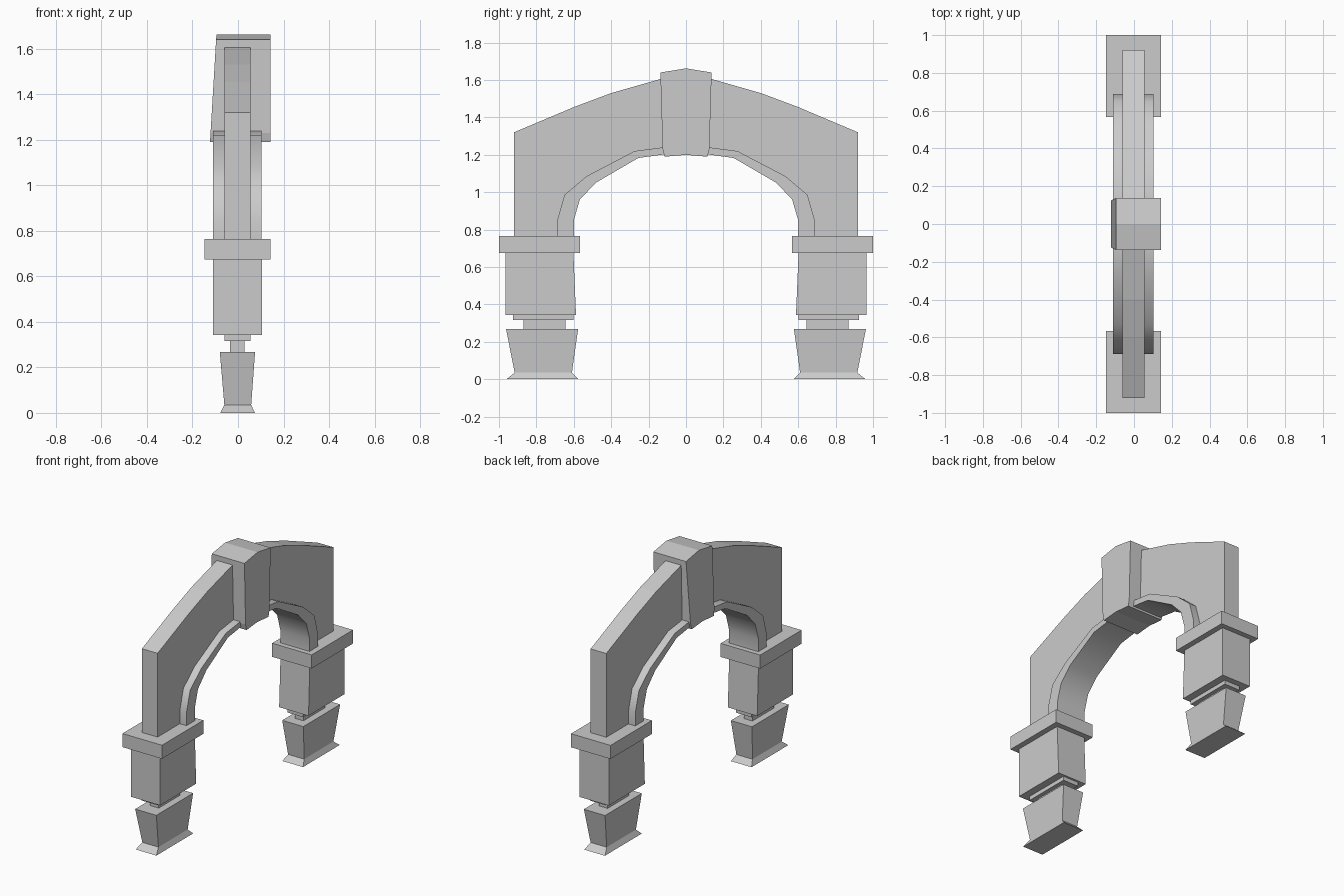
import bpy, bmesh, math

if "Cube" in bpy.data.objects:
    bpy.data.objects.remove(bpy.data.objects["Cube"])


def finish(name, bm):
    bmesh.ops.recalc_face_normals(bm, faces=bm.faces)
    mesh = bpy.data.meshes.new(name)
    bm.to_mesh(mesh)
    bm.free()
    obj = bpy.data.objects.new(name, mesh)
    bpy.context.collection.objects.link(obj)
    return obj


def mirror_y(obj):
    mod = obj.modifiers.new("Mirror", "MIRROR")
    mod.use_axis = (False, True, False)
    return obj


def prism(name, profile, x0, x1):
    """Extrude a (y, z) profile along x."""
    bm = bmesh.new()
    a = [bm.verts.new((x0, y, z)) for y, z in profile]
    b = [bm.verts.new((x1, y, z)) for y, z in profile]
    n = len(profile)
    bm.faces.new(a)
    bm.faces.new(b[::-1])
    for i in range(n):
        j = (i + 1) % n
        bm.faces.new((a[i], b[i], b[j], a[j]))
    return finish(name, bm)


def stack(name, levels):
    """Loft rectangles (z, x0, x1, y0, y1) upward, mirrored to both legs."""
    bm = bmesh.new()
    rings = [[bm.verts.new((x, y, z)) for x, y in
              ((x0, y0), (x1, y0), (x1, y1), (x0, y1))]
             for z, x0, x1, y0, y1 in levels]
    bm.faces.new(rings[0])
    bm.faces.new(rings[-1])
    for lo, hi in zip(rings, rings[1:]):
        for i in range(4):
            j = (i + 1) % 4
            bm.faces.new((lo[i], lo[j], hi[j], hi[i]))
    return mirror_y(finish(name, bm))


def both_sides(half):
    """Complete a right-hand curve, listed outside to centre."""
    return half + [(-y, z) for y, z in reversed(half)]


# Arch curves
top_curve = both_sides([(0.92, 0.76), (0.92, 1.32), (0.6, 1.455), (0.4, 1.53), (0.13, 1.607)])
band_outer = both_sides([(0.688, 0.76), (0.688, 0.85), (0.65, 0.985),
                         (0.533, 1.085), (0.275, 1.22), (0.12, 1.24)])
band_inner = both_sides([(0.6, 0.76), (0.6, 0.85), (0.567, 0.962),
                         (0.48, 1.052), (0.255, 1.183), (0.11, 1.203)])

# Thin upper wall and the wider moulding below it
prism("arch_wall", top_curve + band_outer[::-1], -0.06, 0.055)
band = prism("arch_band", band_outer + band_inner[::-1], -0.11, 0.104)

# Keystone, one face leaning outward toward the bottom
key = prism("keystone", both_sides([(0.115, 1.19), (0.125, 1.23), (0.137, 1.64)])[:3]
            + [(0, 1.662), (-0.137, 1.64), (-0.125, 1.23), (-0.115, 1.19), (0, 1.2)],
            -0.095, 0.143)
for v in key.data.vertices:
    if v.co.x < 0:
        v.co.x = -0.123 + 0.028 * (v.co.z - 1.19) / 0.47

# Supports
stack("capital_slab", [(0.675, -0.147, 0.143, 0.567, 1.0), (0.765, -0.147, 0.143, 0.567, 1.0)])
stack("pier_block", [(0.343, -0.11, 0.105, 0.588, 0.965), (0.675, -0.11, 0.105, 0.602, 0.965)])
stack("pier_plate", [(0.316, -0.06, 0.055, 0.602, 0.925), (0.343, -0.06, 0.055, 0.602, 0.925)])
stack("pier_neck", [(0.265, -0.035, 0.028, 0.645, 0.87), (0.316, -0.035, 0.028, 0.645, 0.87)])
stack("foot", [(0, -0.078, 0.074, 0.575, 0.96), (0.035, -0.06, 0.058, 0.61, 0.916),
               (0.268, -0.08, 0.075, 0.577, 0.962)])

# Soft shading along the moulding only
bpy.context.view_layer.objects.active = band
band.select_set(True)
bpy.ops.object.shade_smooth_by_angle(angle=math.radians(40))
